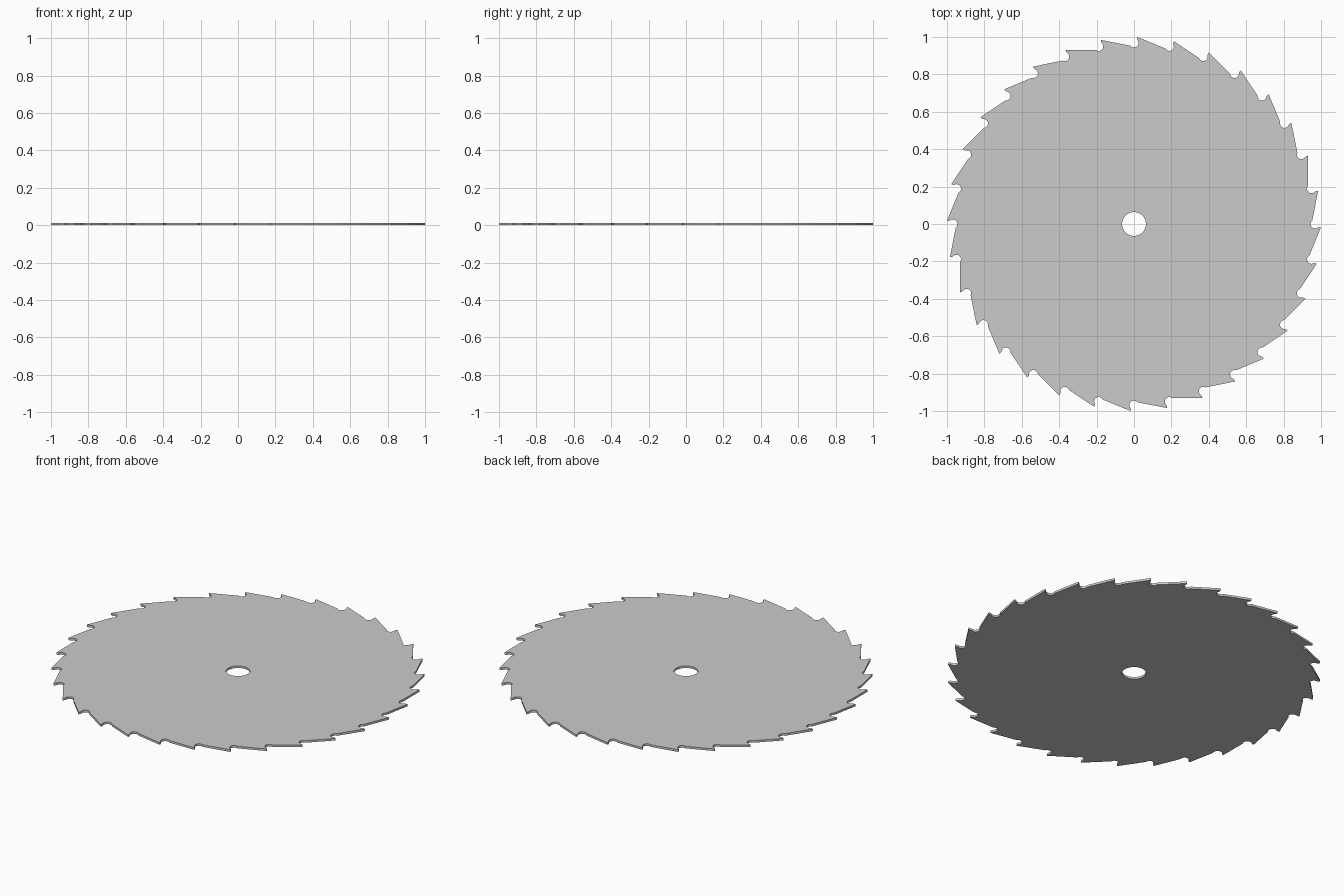
import bpy
from math import sin, cos, pi, radians

if "Cube" in bpy.data.objects:
    bpy.data.objects.remove(bpy.data.objects["Cube"])

TEETH, THICK, BORE = 32, 0.0125, 0.064
STEP = 2 * pi / TEETH

# One tooth at the top of the disc: round gullet, hooked face, tip
gx, gy, gr = 0.0, 0.968, 0.024
tooth = [(gx + gr * cos(radians(a)), gy + gr * sin(radians(a)))
         for a in range(218, 391, 13)]
tooth += [(0.017, 0.987), (0.018, 0.9998)]


def rotate(p, a):
    return (p[0] * cos(a) - p[1] * sin(a), p[0] * sin(a) + p[1] * cos(a))


# Toothed rim (clockwise) and centre bore
rim = [rotate(p, -i * STEP) for i in range(TEETH) for p in tooth]
bore = [(BORE * cos(2 * pi * i / 48), BORE * sin(2 * pi * i / 48)) for i in range(48)]

curve = bpy.data.curves.new("saw_blade", 'CURVE')
curve.dimensions = '2D'
curve.fill_mode = 'BOTH'
curve.extrude = THICK / 2
for loop in (rim, bore):
    s = curve.splines.new('POLY')
    s.points.add(len(loop) - 1)
    for pt, (x, y) in zip(s.points, loop):
        pt.co = (x, y, 0, 1)
    s.use_cyclic_u = True

# Solid blade resting on the ground
blade = bpy.data.objects.new("saw_blade", curve)
bpy.context.collection.objects.link(blade)
blade.location.z = THICK / 2
bpy.context.view_layer.objects.active = blade
blade.select_set(True)
bpy.ops.object.convert(target='MESH')
blade = bpy.context.object

# Weld caps to the walls
bpy.ops.object.mode_set(mode='EDIT')
bpy.ops.mesh.select_all(action='SELECT')
bpy.ops.mesh.remove_doubles(threshold=0.0001)
bpy.ops.mesh.normals_make_consistent(inside=False)
bpy.ops.object.mode_set(mode='OBJECT')
bpy.ops.object.shade_smooth_by_angle(angle=radians(30))
